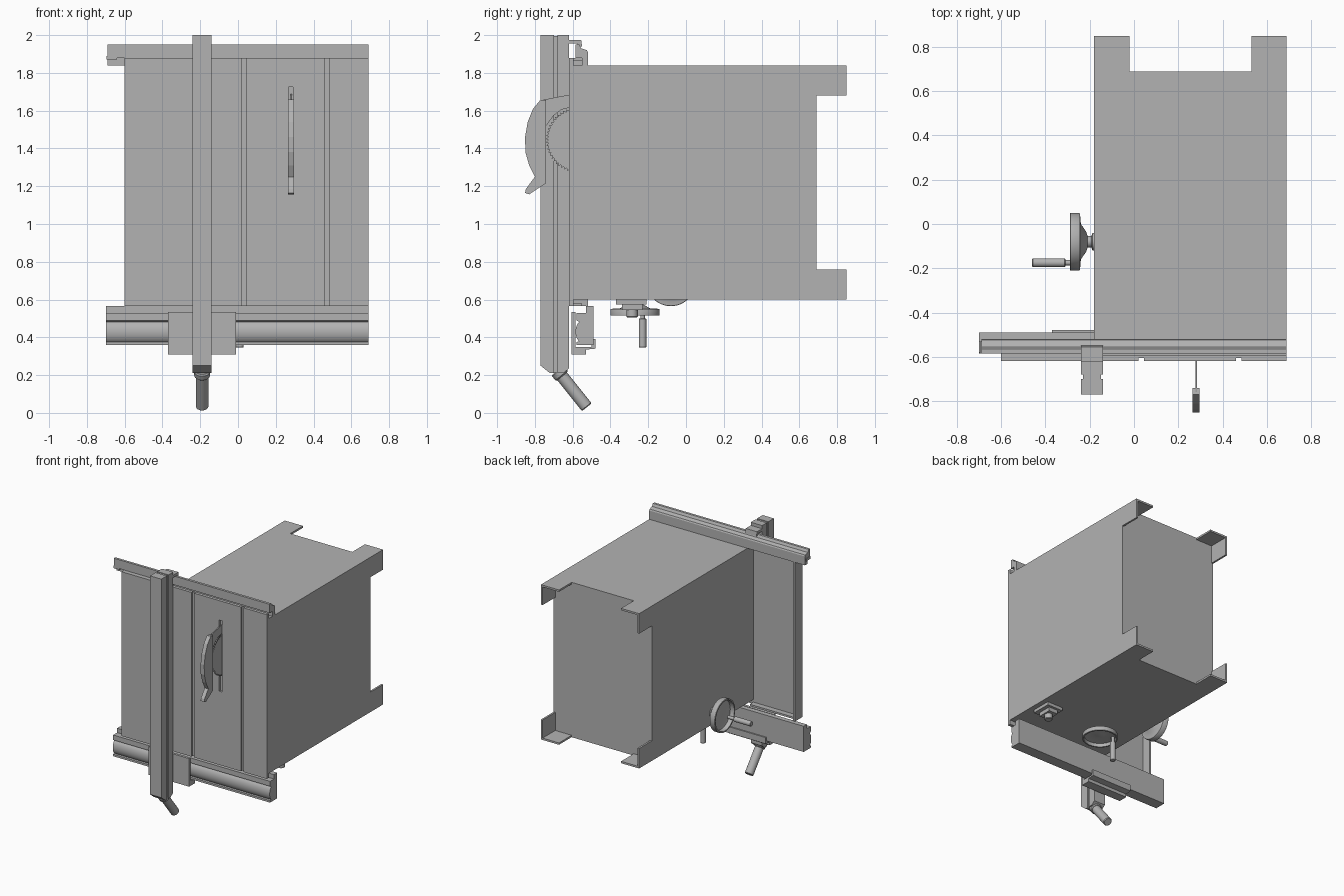
import bpy, bmesh, math
from mathutils import Vector, Matrix

old = bpy.data.objects.get("Cube")
if old:
    bpy.data.objects.remove(old, do_unlink=True)

grey = bpy.data.materials.new("machine grey")
grey.use_nodes = True
grey.diffuse_color = (0.45, 0.45, 0.45, 1)
grey.node_tree.nodes["Principled BSDF"].inputs["Base Color"].default_value = (0.45, 0.45, 0.45, 1)


def finish(name, bm, smooth=False):
    bmesh.ops.recalc_face_normals(bm, faces=bm.faces[:])
    mesh = bpy.data.meshes.new(name)
    bm.to_mesh(mesh)
    bm.free()
    mesh.materials.append(grey)
    ob = bpy.data.objects.new(name, mesh)
    bpy.context.collection.objects.link(ob)
    if smooth:
        bpy.ops.object.select_all(action="DESELECT")
        ob.select_set(True)
        bpy.context.view_layer.objects.active = ob
        bpy.ops.object.shade_smooth_by_angle(angle=math.radians(35))
    return ob


def box(name, x, y, z):
    bm = bmesh.new()
    bmesh.ops.create_cube(bm, size=1)
    for v in bm.verts:
        v.co = [(a + b) / 2 + c * (b - a) for (a, b), c in zip((x, y, z), v.co)]
    return finish(name, bm)


def prism(name, x, profile, smooth=False):
    """Extrude a (y, z) outline along x."""
    bm = bmesh.new()
    face = bm.faces.new([bm.verts.new((x[0], y, z)) for y, z in profile])
    new = bmesh.ops.extrude_face_region(bm, geom=[face])["geom"]
    bmesh.ops.translate(bm, vec=(x[1] - x[0], 0, 0),
                        verts=[g for g in new if isinstance(g, bmesh.types.BMVert)])
    return finish(name, bm, smooth)


def lathe(name, start, direction, profile, steps=40):
    """Revolve (radius, height) points about a line."""
    bm = bmesh.new()
    vs = [bm.verts.new((r, 0, h)) for r, h in profile]
    edges = [bm.edges.new(p) for p in zip(vs, vs[1:])]
    bmesh.ops.spin(bm, geom=vs + edges, axis=(0, 0, 1), cent=(0, 0, 0),
                   angle=math.tau, steps=steps)
    bmesh.ops.remove_doubles(bm, verts=bm.verts[:], dist=1e-5)
    turn = Vector(direction).to_track_quat("Z", "Y").to_matrix().to_4x4()
    bmesh.ops.transform(bm, matrix=Matrix.Translation(start) @ turn, verts=bm.verts[:])
    return finish(name, bm, True)


def rod(name, start, end, r):
    d = Vector(end) - Vector(start)
    n, e = d.length, r * 0.15
    return lathe(name, start, d, [(0, 0), (r - e, 0), (r, e), (r, n - e), (r - e, n), (0, n)], 24)


# Cabinet and its angle-section legs
box("cabinet", (-0.18, 0.69), (-0.6, 0.69), (0.6, 1.84))
T = 0.015
for xn, x0, x1, xo in (("right", -0.18, -0.02, -0.18), ("left", 0.53, 0.69, 0.69 - T)):
    for zn, z0, z1, zo in (("lower", 0.6, 0.76, 0.6), ("upper", 1.68, 1.84, 1.84 - T)):
        box(f"{zn}_{xn}_leg_side", (xo, xo + T), (0.69, 0.85), (z0, z1))
        box(f"{zn}_{xn}_leg_flange", (x0, x1), (0.69, 0.85), (zo, zo + T))

# Work table with guide slots and blade opening
table = box("table", (-0.6, 0.69), (-0.62, -0.595), (0.565, 1.88))
cuts = [("slot_cutter", (0.02, 0.045), (0.5, 2)), ("slot_cutter", (0.46, 0.485), (0.5, 2)),
        ("blade_cutter", (0.267, 0.291), (1.155, 1.725))]
for name, x, z in cuts:
    cutter = box(name, x, (-0.7, -0.605), z)
    cutter.hide_render = True
    cutter.hide_set(True)
    mod = table.modifiers.new(name, "BOOLEAN")
    mod.object = cutter
    mod.solver = "EXACT"
    bpy.context.view_layer.update()
    mesh = bpy.data.meshes.new_from_object(table.evaluated_get(bpy.context.evaluated_depsgraph_get()))
    table.modifiers.clear()
    table.data = mesh
    bpy.data.objects.remove(cutter, do_unlink=True)
box("wing_end_flange", (-0.6, -0.585), (-0.6, -0.52), (0.565, 1.88))
box("wing_lower_flange", (-0.6, -0.18), (-0.6, -0.55), (0.565, 0.58))
box("wing_upper_flange", (-0.6, -0.18), (-0.6, -0.55), (1.865, 1.88))

# Fence rails
prism("rear_rail", (-0.69, 0.69), [
    (-0.585, 1.88), (-0.585, 1.95), (-0.565, 1.95), (-0.555, 1.93), (-0.525, 1.92),
    (-0.52, 1.91), (-0.52, 1.84), (-0.55, 1.84), (-0.55, 1.88)])
box("rear_rail_stop", (-0.695, -0.64), (-0.585, -0.53), (1.87, 1.89))
bend = [(-0.545 - 0.04 * math.cos(a), 0.43 + 0.06 * math.sin(a))
        for a in [math.radians(d) for d in range(-60, 61, 12)]]
prism("front_rail", (-0.7, 0.69), [(-0.49, 0.36), (-0.58, 0.36), (-0.58, 0.376)] + bend +
      [(-0.58, 0.49), (-0.58, 0.53), (-0.53, 0.53), (-0.53, 0.565), (-0.49, 0.565)], True)

# Fence carriage gripping the front rail
prism("fence_carriage", (-0.37, -0.01), [
    (-0.605, 0.31), (-0.605, 0.535), (-0.585, 0.535), (-0.585, 0.35), (-0.5, 0.35),
    (-0.5, 0.39), (-0.48, 0.39), (-0.48, 0.34), (-0.53, 0.335), (-0.53, 0.31)])

# Fence beam with a groove down each side
FX = -0.19
prism("fence_core", (FX - 0.04, FX + 0.04), [
    (-0.76, 0.25), (-0.72, 0.215), (-0.65, 0.215), (-0.63, 0.24), (-0.63, 1.995), (-0.76, 1.995)])
prism("fence_front_half", (FX - 0.05, FX + 0.05), [
    (-0.77, 0.25), (-0.72, 0.21), (-0.7, 0.21), (-0.7, 2), (-0.77, 2)])
prism("fence_back_half", (FX - 0.05, FX + 0.05), [
    (-0.68, 0.21), (-0.65, 0.21), (-0.62, 0.235), (-0.62, 2), (-0.68, 2)])
prism("fence_rear_hook", (FX - 0.05, FX + 0.05), [
    (-0.62, 1.955), (-0.62, 1.975), (-0.555, 1.975), (-0.55, 1.94), (-0.57, 1.94), (-0.575, 1.955)])

# Fence lock handle
rod("lock_handle", (FX, -0.665, 0.205), (FX, -0.525, 0.03), 0.033)
rod("lock_handle_collar", (FX, -0.68, 0.225), (FX, -0.655, 0.194), 0.042)

# Saw blade
BX, BY, BZ, teeth = 0.281, -0.567, 1.445, 60
outline = []
for i in range(teeth):
    for r, k in ((0.162, 0), (0.175, 0.75)):
        a = math.tau * (i + k) / teeth
        outline.append((BY + r * math.cos(a), BZ + r * math.sin(a)))
prism("saw_blade", (BX - 0.003, BX + 0.003), outline)

# Splitter and blade guard
prism("splitter", (BX - 0.004, BX + 0.004), [
    (-0.77, 1.655), (-0.6, 1.688), (-0.6, 1.615), (-0.62, 1.615), (-0.66, 1.605),
    (-0.7, 1.575), (-0.74, 1.52)])
prism("blade_guard", (BX - 0.016, BX + 0.016), [
    (-0.74, 1.655), (-0.77, 1.658), (-0.81, 1.61), (-0.838, 1.54), (-0.852, 1.46),
    (-0.85, 1.38), (-0.83, 1.31), (-0.8, 1.25), (-0.848, 1.185), (-0.852, 1.165),
    (-0.83, 1.157), (-0.75, 1.21), (-0.74, 1.215)])

# Hand wheels with crank grips
WHEEL = [(0, 0), (0.04, 0), (0.04, 0.008), (0.026, 0.012), (0.026, 0.03), (0.045, 0.036),
         (0.08, 0.06), (0.128, 0.064), (0.13, 0.068), (0.13, 0.108), (0.128, 0.11),
         (0.118, 0.11), (0.116, 0.075), (0.05, 0.062), (0.03, 0.068), (0, 0.068)]
lathe("side_hand_wheel", (-0.18, -0.08, 0.695), (-1, 0, 0), WHEEL, 48)
rod("side_wheel_grip", (-0.31, -0.175, 0.64), (-0.46, -0.175, 0.64), 0.02)
rod("side_wheel_pin", (-0.25, -0.175, 0.64), (-0.33, -0.175, 0.64), 0.012)
lathe("lower_hand_wheel", (0.1, -0.27, 0.6), (0, 0, -1),
      [(r, h * 0.77) for r, h in WHEEL], 48)
rod("lower_wheel_grip", (0.01, -0.23, 0.5), (0.01, -0.23, 0.345), 0.02)
rod("lower_wheel_pin", (0.01, -0.23, 0.55), (0.01, -0.23, 0.48), 0.012)

# Power switch under the cabinet
box("switch_plate", (0.51, 0.65), (-0.37, -0.21), (0.575, 0.6))
box("switch_housing", (0.54, 0.62), (-0.34, -0.23), (0.545, 0.576))
rod("switch_knob", (0.58, -0.285, 0.55), (0.58, -0.285, 0.505), 0.03)
